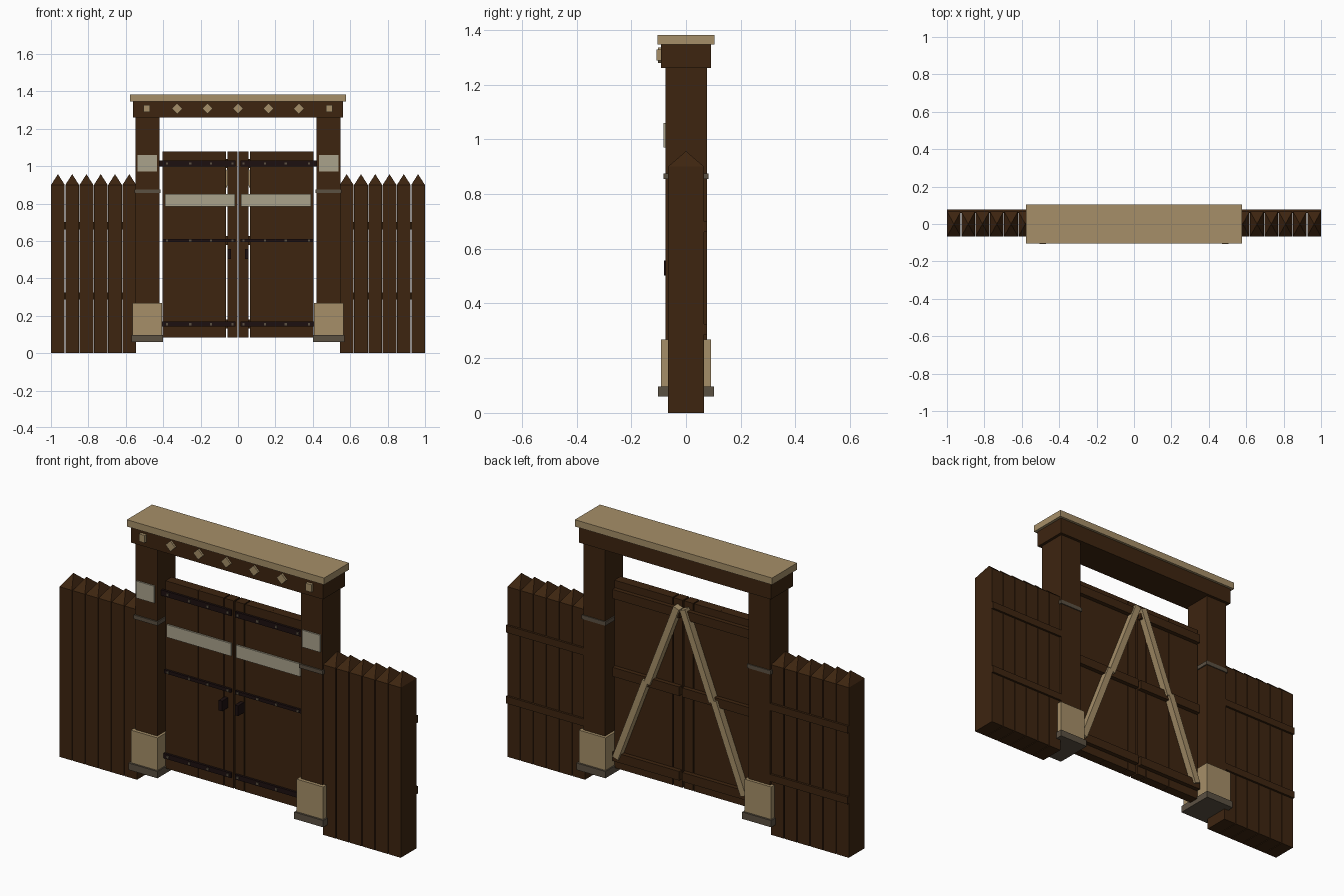
import bpy, bmesh, math
from mathutils import Matrix

if "Cube" in bpy.data.objects:
    bpy.data.objects.remove(bpy.data.objects["Cube"])


def mat(name, rgb):
    m = bpy.data.materials.new(name)
    m.diffuse_color = (*rgb, 1)
    m.use_nodes = True
    m.node_tree.nodes["Principled BSDF"].inputs["Base Color"].default_value = m.diffuse_color
    return m


WOOD = mat("dark_wood", (0.047, 0.018, 0.005))
TAN = mat("tan_trim", (0.38, 0.275, 0.14))
PALE = mat("pale_plate", (0.40, 0.36, 0.26))
IRON = mat("black_iron", (0.012, 0.005, 0.005))
GREY = mat("grey_stone", (0.105, 0.082, 0.055))


def finish(bm, name, m):
    bmesh.ops.recalc_face_normals(bm, faces=bm.faces)
    me = bpy.data.meshes.new(name)
    bm.to_mesh(me)
    bm.free()
    me.materials.append(m)
    ob = bpy.data.objects.new(name, me)
    bpy.context.collection.objects.link(ob)
    return ob


def box(name, x, y, z, m, roll=0):
    """Box from (min, max) ranges, optionally rolled about the y axis."""
    bm = bmesh.new()
    bmesh.ops.create_cube(bm, size=1)
    c = [(a + b) / 2 for a, b in (x, y, z)]
    s = [abs(b - a) for a, b in (x, y, z)]
    bm.transform(Matrix.Translation(c) @ Matrix.Rotation(roll, 4, 'Y') @ Matrix.Diagonal((*s, 1)))
    return finish(bm, name, m)


def side_box(name, side, x, y, z, m):
    return box(name, (side * x[0], side * x[1]), y, z, m)


def picket(x0, x1, d=0.066, h=0.90, tip=0.957):
    bm = bmesh.new()
    lo = [bm.verts.new(p) for p in ((x0, -d, 0), (x1, -d, 0), (x1, d, 0), (x0, d, 0))]
    hi = [bm.verts.new((v.co.x, v.co.y, h)) for v in lo]
    top = bm.verts.new(((x0 + x1) / 2, 0, tip))
    bm.faces.new(lo)
    for i in range(4):
        j = (i + 1) % 4
        bm.faces.new((lo[i], lo[j], hi[j], hi[i]))
        bm.faces.new((hi[i], hi[j], top))
    finish(bm, "fence_picket", WOOD)


def brace(side, p, q, w=0.034):
    """Diagonal board on the back of a door."""
    dx, dz = q[0] - p[0], q[1] - p[1]
    n = math.hypot(dx, dz)
    cx, cz = side * (p[0] + q[0]) / 2, (p[1] + q[1]) / 2
    box("door_brace", (cx - w / 2, cx + w / 2), (0.022, 0.058),
        (cz - n / 2, cz + n / 2), TAN, roll=side * math.atan2(dx, dz))


for s in (-1, 1):
    # picket fence with two back rails
    for i in range(6):
        a = 0.545 + i * 0.0763
        picket(*sorted((s * a, s * (a + 0.0725))))
    for z in (0.287, 0.662):
        side_box("fence_rail", s, (0.53, 1.0), (0.06, 0.077), (z, z + 0.038), WOOD)

    # gate post, stone foot, band and plate
    side_box("gate_post", s, (0.42, 0.547), (-0.075, 0.077), (0.07, 1.27), WOOD)
    side_box("post_foot", s, (0.407, 0.563), (-0.092, 0.092), (0.09, 0.268), TAN)
    side_box("post_plinth", s, (0.40, 0.57), (-0.102, 0.102), (0.06, 0.096), GREY)
    side_box("post_band", s, (0.414, 0.553), (-0.082, 0.082), (0.855, 0.876), GREY)
    side_box("post_plate", s, (0.433, 0.538), (-0.083, -0.074), (0.97, 1.06), PALE)

    # door planks
    for a, b in ((0.004, 0.057), (0.063, 0.2115), (0.2125, 0.404)):
        side_box("door_plank", s, (a, b), (-0.03, 0.022), (0.085, 1.077), WOOD)

    # iron straps with rivets in front, wooden ledges behind
    for z, h, end in ((0.155, 0.026, 0.41), (0.602, 0.018, 0.404), (1.014, 0.03, 0.425)):
        side_box("iron_strap", s, (0.013, end), (-0.042, -0.029), (z - h / 2, z + h / 2), IRON)
        for x in (0.03, 0.145, 0.255, 0.38):
            side_box("strap_rivet", s, (x - 0.006, x + 0.006), (-0.046, -0.04),
                     (z - 0.006, z + 0.006), GREY)
        side_box("door_ledge", s, (0.008, 0.40), (0.02, 0.045), (z - 0.024, z + 0.024), WOOD)

    # pale door panel and handle
    side_box("door_plate", s, (0.015, 0.39), (-0.039, -0.03), (0.785, 0.852), PALE)
    side_box("door_handle", s, (0.037, 0.057), (-0.08, -0.029), (0.503, 0.557), IRON)

    # two-part diagonal brace
    brace(s, (0.375, 0.155), (0.20, 0.61))
    brace(s, (0.19, 0.60), (0.018, 1.045))

# lintel beam and cap
box("lintel_beam", (-0.562, 0.562), (-0.092, 0.092), (1.26, 1.347), WOOD)
box("lintel_cap", (-0.577, 0.577), (-0.105, 0.105), (1.346, 1.382), TAN)

# lintel studs: diamonds, with square blocks at the ends
for i in range(-3, 4):
    x, z = i * 0.1625, 1.308
    if abs(i) == 3:
        box("lintel_end_stud", (x - 0.017, x + 0.017), (-0.108, -0.09), (z - 0.02, z + 0.02), TAN)
    else:
        box("lintel_diamond", (x - 0.02, x + 0.02), (-0.102, -0.09),
            (z - 0.02, z + 0.02), TAN, roll=math.pi / 4)
